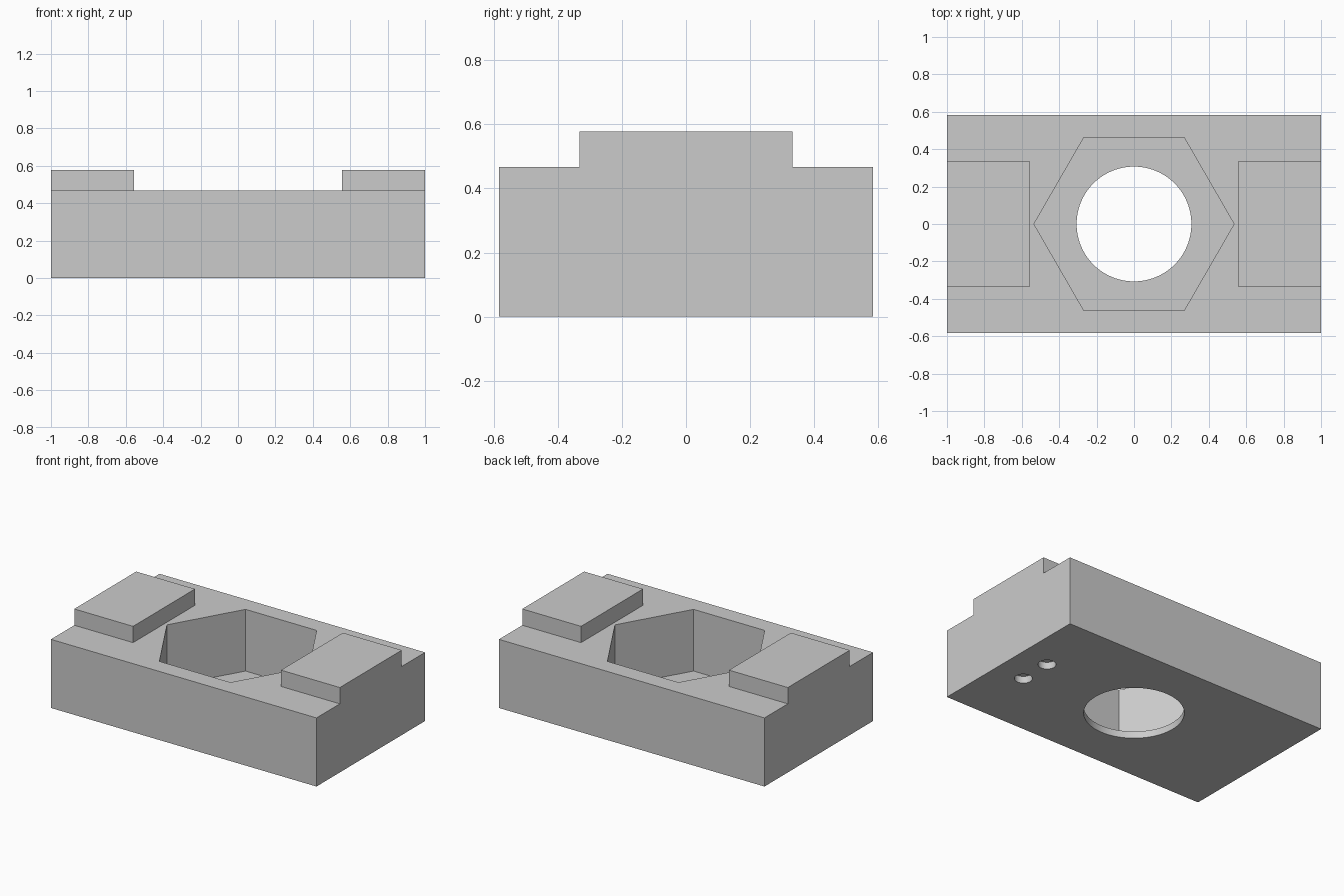
import bpy
from math import radians

cube = bpy.data.objects.get("Cube")
if cube:
    bpy.data.objects.remove(cube, do_unlink=True)

# Plain grey material
grey = bpy.data.materials.new("plain_grey")
grey.use_nodes = True
colour = (0.6, 0.6, 0.6, 1)
grey.diffuse_color = colour
grey.node_tree.nodes["Principled BSDF"].inputs["Base Color"].default_value = colour

LENGTH, WIDTH = 2.0, 1.168
DECK, TOP = 0.467, 0.578
PAD_X, PAD_Y = 0.557, 0.333
FLOOR = 0.047


def box(name, low, high):
    centre = [(a + b) / 2 for a, b in zip(low, high)]
    bpy.ops.mesh.primitive_cube_add(size=1, location=centre)
    obj = bpy.context.object
    obj.name = name
    obj.scale = [b - a for a, b in zip(low, high)]
    bpy.ops.object.transform_apply(location=True, rotation=False, scale=True)
    return obj


def prism(name, sides, radius, x, y, bottom, top, turn=0):
    bpy.ops.mesh.primitive_cylinder_add(
        vertices=sides, radius=radius, depth=top - bottom,
        location=(x, y, (bottom + top) / 2), rotation=(0, 0, turn))
    obj = bpy.context.object
    obj.name = name
    return obj


def cut(target, cutter):
    cutter.hide_render = True
    bpy.ops.object.select_all(action="DESELECT")
    bpy.context.view_layer.objects.active = target
    target.select_set(True)
    mod = target.modifiers.new("cut", "BOOLEAN")
    mod.operation, mod.solver, mod.object = "DIFFERENCE", "EXACT", cutter
    bpy.ops.object.modifier_apply(modifier=mod.name)
    bpy.data.objects.remove(cutter, do_unlink=True)


# Full block with raised end pads
body = box("block_body", (-LENGTH / 2, -WIDTH / 2, 0), (LENGTH / 2, WIDTH / 2, TOP))

# Clear the deck between and beside the pads
cut(body, box("deck_cutter", (-PAD_X, -1, DECK), (PAD_X, 1, 1)))
cut(body, box("front_step_cutter", (-2, -1, DECK), (2, -PAD_Y, 1)))
cut(body, box("back_step_cutter", (-2, PAD_Y, DECK), (2, 1, 1)))

# Hexagonal pocket with points along x, and a round hole through its floor
cut(body, prism("hex_cutter", 6, 0.535, 0, 0, FLOOR, 1, radians(30)))
cut(body, prism("hole_cutter", 96, 0.307, 0, 0, -0.5, 0.3))

# Two shallow round recesses underneath one end
for y in (-0.112, 0.112):
    cut(body, prism("recess_cutter", 48, 0.055, 0.787, y, -0.1, FLOOR))

body.data.materials.clear()
body.data.materials.append(grey)
for face in body.data.polygons:
    face.material_index = 0
bpy.ops.object.shade_smooth_by_angle(angle=radians(20))
